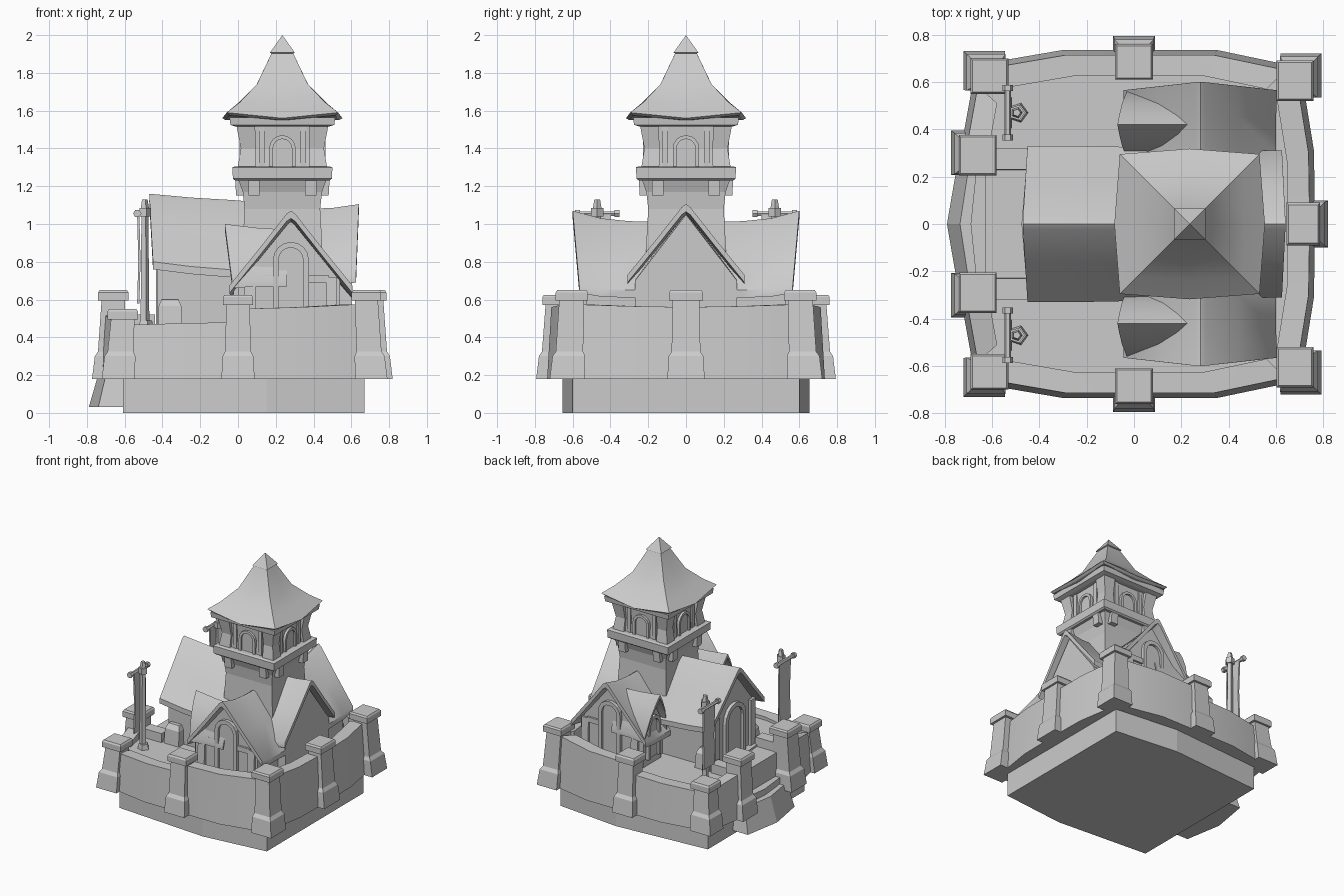
import bpy, bmesh
from math import sin, cos, pi, radians

if "Cube" in bpy.data.objects:
    bpy.data.objects.remove(bpy.data.objects["Cube"])

def loft(name, rings, smooth=None):
    """Closed rings joined in order, ends capped."""
    bm = bmesh.new()
    vs = [[bm.verts.new(p) for p in r] for r in rings]
    n = len(rings[0])
    for a, b in zip(vs, vs[1:]):
        for i in range(n):
            j = (i + 1) % n
            bm.faces.new((a[i], a[j], b[j], b[i]))
    bm.faces.new(vs[0][::-1])
    bm.faces.new(vs[-1])
    bmesh.ops.remove_doubles(bm, verts=bm.verts, dist=1e-5)
    bmesh.ops.recalc_face_normals(bm, faces=bm.faces)
    me = bpy.data.meshes.new(name)
    bm.to_mesh(me)
    bm.free()
    ob = bpy.data.objects.new(name, me)
    bpy.context.collection.objects.link(ob)
    if smooth:
        bpy.context.view_layer.objects.active = ob
        bpy.ops.object.select_all(action='DESELECT')
        ob.select_set(True)
        bpy.ops.object.shade_smooth_by_angle(angle=radians(smooth))
    return ob

def rect(cx, cy, hx, hy, z):
    return [(cx + sx * hx, cy + sy * hy, z) for sx, sy in ((-1, -1), (1, -1), (1, 1), (-1, 1))]

def P(c, ang, u, d, z):
    """Point in a wall frame: u sideways, d outward along ang."""
    a = radians(ang)
    return (c[0] + d * cos(a) - u * sin(a), c[1] + d * sin(a) + u * cos(a), z)

def block(name, c, ang, u0, u1, d0, d1, z0, z1, taper=0):
    def q(z, t):
        return [P(c, ang, u, d, z) for u, d in ((u0, d0), (u1, d0), (u1, d1 - t), (u0, d1 - t))]
    return loft(name, [q(z0, 0), q(z1, taper)])

def rod(name, p0, p1, r0, r1, n=5):
    def ring(p, r):
        out = []
        for i in range(n):
            a = 2 * pi * i / n
            if abs(p1[2] - p0[2]) > 1e-4:
                out.append((p[0] + r * cos(a), p[1] + r * sin(a), p[2]))
            else:
                out.append((p[0] + r * cos(a), p[1], p[2] + r * sin(a)))
        return out
    return loft(name, [ring(p0, r0), ring(p1, r1)])

def arch(name, c, ang, d, z0, hw, h, frame=0.03, depth=0.025):
    """Arched panel with a raised surround."""
    def outline(w, top):
        zs = top - w
        return [(-w, z0)] + [(-w * cos(pi * i / 8), zs + w * sin(pi * i / 8)) for i in range(9)] + [(w, z0)]
    inn, out = outline(hw, z0 + h), outline(hw + frame, z0 + h + frame)
    loft(name + "_panel", [[P(c, ang, u, dd, z) for u, z in inn] for dd in (d - 0.04, d + 0.006)])
    loft(name + "_surround", [[P(c, ang, i[0], d - 0.03, i[1]), P(c, ang, i[0], d + depth, i[1]),
                               P(c, ang, o[0], d + depth, o[1]), P(c, ang, o[0], d - 0.03, o[1])]
                              for i, o in zip(inn, out)])

def roof(name, c, ang, rows, prof, th=0.04):
    """Sagging gable roof; row = (d ridge, d eave, half width, ridge z, eave z)."""
    full = [(-f, g) for f, g in prof[::-1]] + prof[1:]
    rings = []
    for dr, de, hw, zr, ze in rows:
        top = [P(c, ang, f * hw, dr + (de - dr) * g, zr + (ze - zr) * g) for f, g in full]
        rings.append(top + [(x, y, z - th) for x, y, z in top[::-1]])
    return loft(name, rings, 40)

def gable(name, c, ang, ends):
    """Gabled body; end = (d, half width, bottom z, shoulder z, peak z)."""
    return loft(name, [[P(c, ang, -w, d, b), P(c, ang, w, d, b), P(c, ang, w, d, s),
                        P(c, ang, 0, d, t), P(c, ang, -w, d, s)] for d, w, b, s, t in ends])

# plinth and terrace core
base = [(0.67, -0.6), (0.67, 0.6), (0.15, 0.655), (-0.61, 0.6), (-0.61, -0.6), (0.15, -0.655)]
loft("plinth", [[(x, y, z) for x, y in base] for z in (0, 0.19)])
half = [(-0.63, 0.62), (-0.3, 0.68), (0.33, 0.68), (0.64, 0.62), (0.68, 0.3)]
ring = half + [(x, -y) for x, y in half[::-1]]
loft("terrace", [[(x, y, z) for x, y in ring] for z in (0.18, 0.45)])

# curtain walls, leaning inward
def wall(name, path):
    loft(name, [[(x, y, 0.18), (x * .97, y * .97, z), (x * .85, y * .85, z), (x * .85, y * .85, 0.18)]
                for x, y, z in path], 40)
for s, n in ((-1, "front"), (1, "back")):
    wall(n + "_wall_low", [(-0.62, s * .68, .465), (-0.3, s * .735, .475), (0, s * .735, .48)])
    wall(n + "_wall_high", [(0, s * .735, .55), (0.35, s * .735, .56), (0.66, s * .67, .575)])
    wall(n + "_gate_wall", [(-0.68, s * .6, .48), (-0.74, s * .27, .53)])
wall("east_wall", [(0.71, -.62, .575), (0.76, -.31, .565), (0.765, 0, .56), (0.76, .31, .565), (0.71, .62, .575)])

# pillars with flared feet and caps
def pillar(name, x, y, hx, hy, h):
    kx, ky = x * 0.025, y * 0.025
    secs = ((1.1, .18, 1.5), (1.02, .30, 1), (.85, .325, .8), (.78, h - .055, 0), (1, h - .055, 0),
            (1, h - .012, 0), (.9, h, 0))
    loft(name, [rect(x + kx * k, y + ky * k, hx * f, hy * f, z) for f, z, k in secs])
for s, n in ((-1, "front"), (1, "back")):
    pillar(n + "_mid_pillar", 0, s * .685, .08, .075, .625)
    pillar(n + "_west_pillar", -.61, s * .625, .08, .075, .55)
    pillar(n + "_east_pillar", .68, s * .605, .078, .085, .65)
    pillar(n + "_gate_pillar", -.66, s * .29, .08, .085, .65)
pillar("east_mid_pillar", .715, 0, .07, .09, .65)

# stairs and sloping apron
def chevron(x, w, z, bend=.025, back=-.38):
    return [(x + bend, -w, z), (x, 0, z), (x + bend, w, z), (back, w, z), (back, -w, z)]
loft("apron", [chevron(-.79, .29, .03, .05, -.5), chevron(-.735, .26, .22, .04, -.5)])
for i, (x, w, z) in enumerate(((-.69, .24, .27), (-.62, .25, .335), (-.55, .28, .40), (-.475, .3, .465))):
    loft("step_%d" % i, [chevron(x, w, .06), chevron(x, w, z)])
for s in (-1, 1):
    loft("stair_cheek", [rect(-.54, s * .275, .1, .05, .2), rect(-.53, s * .275, .09, .045, .52)])

# nave
straight = [(0, 0), (.07, .04), (.5, .49), (1, 1)]
gable("nave", (0, 0), 0, [(-.41, .25, .44, .80, 1.11), (0, .25, .44, .76, 1.08), (.6, .27, .44, .70, 1.05)])
roof("nave_roof", (0, 0), 0, [(-.47, -.45, .33, 1.16, .80), (-.25, -.25, .33, 1.14, .775), (0, 0, .325, 1.125, .755),
                              (.35, .35, .31, 1.08, .72), (.5, .5, .31, 1.085, .715), (.64, .625, .31, 1.105, .73)], straight)
arch("west_door", (0, 0), 180, .41, .46, .09, .38, .035)
for s in (-1, 1):
    loft("nave_buttress", [rect(-.36, s * .25, .065, .065, .44), rect(-.36, s * .25, .06, .055, .565),
                           rect(-.36, s * .24, .045, .04, .6)])
    block("nave_corner_post", (-.41, s * .22), 180, -.03, .03, -.03, .02, .45, .82)

# transepts with side dormers
vault = [(0, 0), (.3, .2), (.65, .5), (1, 1)]
for a, s, n in ((-90, -1, "front"), (90, 1, "back")):
    c = (.28, 0)
    gable(n + "_transept", c, a, [(.1, .25, .44, .70, 1.0), (.53, .26, .44, .70, 1.02)])
    roof(n + "_transept_roof", c, a, [(.1, .1, .32, 1.01, .65), (.3, .3, .32, 1.015, .65),
                                      (.45, .45, .32, 1.03, .655), (.6, .565, .325, 1.07, .675)], straight)
    arch(n + "_transept_window", c, a, .53, .5, .065, .375)
    for t in (-1, 1):
        block(n + "_transept_post", c, a, t * .215 - .03, t * .215 + .03, .5, .56, .45, .72, .015)
        block(n + "_transept_band", c, a, t * .14 - .06, t * .14 + .06, .5, .545, .69, .73)
    c = (0, s * .42)
    gable(n + "_dormer", c, 180, [(-.25, .11, .44, .76, .93), (.0, .11, .44, .76, .95)])
    roof(n + "_dormer_roof", c, 180, [(-.26, -.26, .135, .97, .70), (-.1, -.1, .135, .98, .70),
                                      (.07, .03, .14, 1.0, .69)], vault, .03)
    arch(n + "_dormer_window", c, 180, .0, .5, .05, .3, .025)

# tower shaft, corbels, galleries
T = (.235, 0)
def tower(name, secs):
    loft(name, [rect(*T, h, h, z) for h, z in secs])
tower("tower_shaft", [(.225, .5), (.21, .9), (.2, 1.08), (.21, 1.17), (.235, 1.24)])
tower("lower_gallery", [(.25, 1.23), (.262, 1.24), (.265, 1.30), (.25, 1.305)])
tower("belfry", [(.215, 1.29), (.205, 1.4), (.215, 1.53)])
tower("upper_gallery", [(.245, 1.515), (.275, 1.525), (.28, 1.565)])
for sx in (-1, 1):
    for sy in (-1, 1):
        loft("belfry_corner", [rect(.235 + sx * f, sy * f, w, w, z)
                               for f, w, z in ((.19, .048, 1.29), (.18, .04, 1.4), (.195, .05, 1.53))])
for a in (0, 90, 180, 270):
    arch("belfry_window", T, a, .207, 1.30, .05, .15, .02, .02)
    for t in (-1, 1):
        block("corbel", T, a, t * .15 - .03, t * .15 + .03, .17, .245, 1.15, 1.235, -.005)
        block("belfry_jamb", T, a, t * .11 - .015, t * .11 + .015, .19, .22, 1.3, 1.52)

# tower roof, bowed eaves and a flared curve, then the tip
def bowed(hc, hm, zc, zm):
    pts = []
    for i in range(8):
        a = i * pi / 4
        h, z = (hm, zm) if i % 2 == 0 else (hc * 2 ** .5, zc)
        pts.append((T[0] + h * cos(a), h * sin(a), z))
    return pts
loft("tower_roof", [bowed(.28, .30, 1.575, 1.55), bowed(.295, .318, 1.59, 1.56), bowed(.225, .235, 1.645, 1.64),
                    bowed(.135, .138, 1.74, 1.735), bowed(.052, .052, 1.915, 1.915)], 25)
tower("roof_tip", [(.05, 1.9), (.066, 1.907), (.0001, 2.0)])

# banner poles
for s in (-1, 1):
    y = s * .47
    rod("pole_foot", (-.49, y, .44), (-.49, y, .49), .045, .035)
    rod("banner_pole", (-.495, y, .45), (-.495, y, 1.08), .026, .02)
    rod("pole_finial", (-.495, y, 1.04), (-.495, y, 1.085), .034, .034)
    rod("pole_tip", (-.495, y, 1.085), (-.495, y, 1.13), .024, .016)
    rod("crossbar", (-.533, y - .1, 1.055), (-.533, y + .1, 1.055), .014, .014, 6)
    for t in (-1, 1):
        rod("crossbar_knob", (-.533, y + t * .092, 1.055), (-.533, y + t * .117, 1.055), .022, .022, 6)
    loft("banner", [rect(-.528, y, .006, .07, 1.05), rect(-.522, y, .006, .065, .8), rect(-.528, y, .006, .068, .58)])
